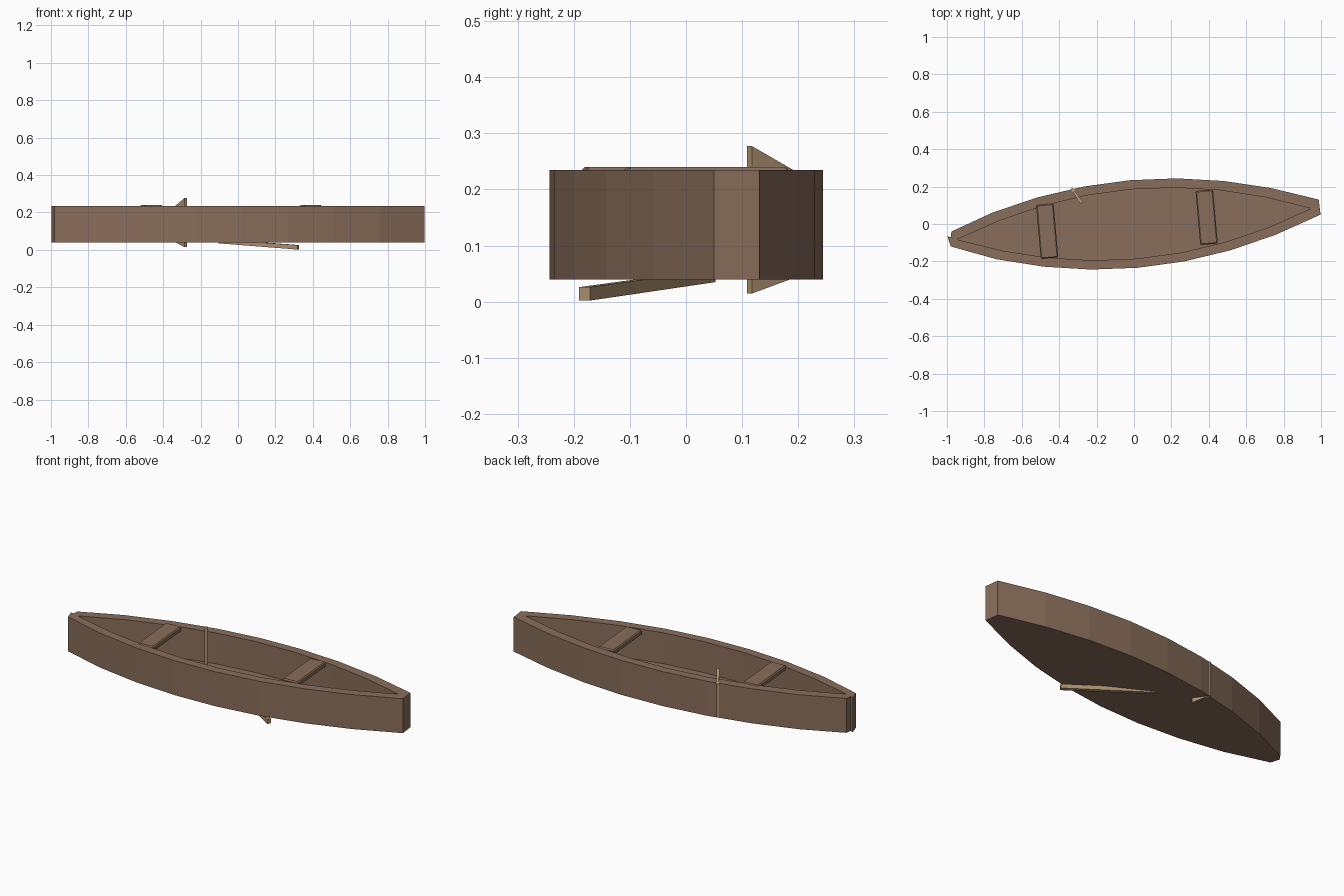
import bpy
import bmesh
from math import radians
from mathutils import Matrix, Vector

cube = bpy.data.objects.get("Cube")
if cube:
    bpy.data.objects.remove(cube, do_unlink=True)

TURN = Matrix.Rotation(radians(5), 4, "Z")   # the boat lies slightly turned
BOTTOM, TOP = 0.04, 0.235


def material(name, colour):
    mat = bpy.data.materials.new(name)
    mat.use_nodes = True
    mat.diffuse_color = colour
    mat.node_tree.nodes["Principled BSDF"].inputs["Base Color"].default_value = colour
    return mat


brown = material("brown wood", (0.25, 0.155, 0.103, 1))
tan = material("tan wood", (0.42, 0.285, 0.16, 1))


def add_object(name, bm, mat):
    bmesh.ops.recalc_face_normals(bm, faces=bm.faces)
    mesh = bpy.data.meshes.new(name)
    bm.to_mesh(mesh)
    bm.free()
    mesh.materials.append(mat)
    obj = bpy.data.objects.new(name, mesh)
    bpy.context.collection.objects.link(obj)
    return obj


def slab(name, outlines, z0, z1, mat):
    """Filled flat outlines (later ones are holes) with a height."""
    curve = bpy.data.curves.new(name, "CURVE")
    curve.dimensions = "2D"
    curve.fill_mode = "BOTH"
    curve.extrude = (z1 - z0) / 2
    for outline in outlines:
        spline = curve.splines.new("POLY")
        spline.points.add(len(outline) - 1)
        for point, (x, y) in zip(spline.points, outline):
            point.co = (x, y, 0, 1)
        spline.use_cyclic_u = True
    temp = bpy.data.objects.new(name + "_outline", curve)
    bpy.context.collection.objects.link(temp)
    bpy.context.view_layer.update()
    mesh = temp.evaluated_get(bpy.context.evaluated_depsgraph_get()).to_mesh()
    bm = bmesh.new()
    bm.from_mesh(mesh)
    bpy.data.objects.remove(temp, do_unlink=True)
    bmesh.ops.remove_doubles(bm, verts=bm.verts, dist=0.0001)
    for face in bm.faces:
        face.smooth = False
    bm.transform(TURN @ Matrix.Translation((0, 0, (z0 + z1) / 2)))
    return add_object(name, bm, mat)


def side_arc(half_length, middle, end, steps=8):
    """Shallow arc of one boat side, from the left tip to the right tip."""
    ts = [2 * i / steps - 1 for i in range(steps + 1)]
    return [(t * half_length, middle - (middle - end) * t * t) for t in ts]


def bar(name, start, end, size_start, size_end, mat):
    """Tapered four-sided bar with upright sides."""
    start, end = Vector(start), Vector(end)
    side = (end - start).cross(Vector((0, 0, 1))).normalized()
    bm = bmesh.new()
    rings = []
    for centre, (w, h) in ((start, size_start), (end, size_end)):
        corners = ((-1, -1), (1, -1), (1, 1), (-1, 1))
        rings.append([bm.verts.new(centre + side * a * w / 2 + Vector((0, 0, b * h / 2)))
                      for a, b in corners])
    for i in range(4):
        j = (i + 1) % 4
        bm.faces.new((rings[0][i], rings[0][j], rings[1][j], rings[1][i]))
    for ring in rings:
        bm.faces.new(ring)
    return add_object(name, bm, mat)


# Hull wall: two bowed sides, blunt right end, notched left end
back = side_arc(0.995, 0.235, 0.044)
back[0] = (-0.976, 0.045)
front = [(-x, -y) for x, y in side_arc(0.998, 0.235, 0.037)]
front[-1] = (-0.987, -0.034)
notch = [(-0.999, 0.02), (-0.982, 0.016)]
inner = side_arc(0.95, 0.186, 0)
inner += [(-x, -y) for x, y in inner[1:-1]]
slab("hull_wall", [back + front + notch, inner], BOTTOM, TOP, brown)

# Floor
slab("floor", [inner], BOTTOM, 0.06, brown)

# Seats
for name, x in (("right_seat", -0.466), ("left_seat", 0.39)):
    bm = bmesh.new()
    bmesh.ops.create_cube(bm, size=1)
    bm.transform(TURN @ Matrix.Translation((x, 0.002, 0.225)) @ Matrix.Diagonal((0.094, 0.29, 0.03, 1)))
    seat = add_object(name, bm, brown)
    bevel = seat.modifiers.new("bevel", "BEVEL")
    bevel.width = 0.006
    bevel.segments = 1

# Paddle: shaft through the floor, blade standing through the back wall
bar("paddle_shaft", (0.322, -0.181, 0.014), (-0.1, 0.045, 0.046), (0.022, 0.024), (0.018, 0.022), tan)
bar("paddle_blade", (-0.28, 0.113, 0.146), (-0.333, 0.191, 0.138), (0.015, 0.263), (0.012, 0.19), tan)
